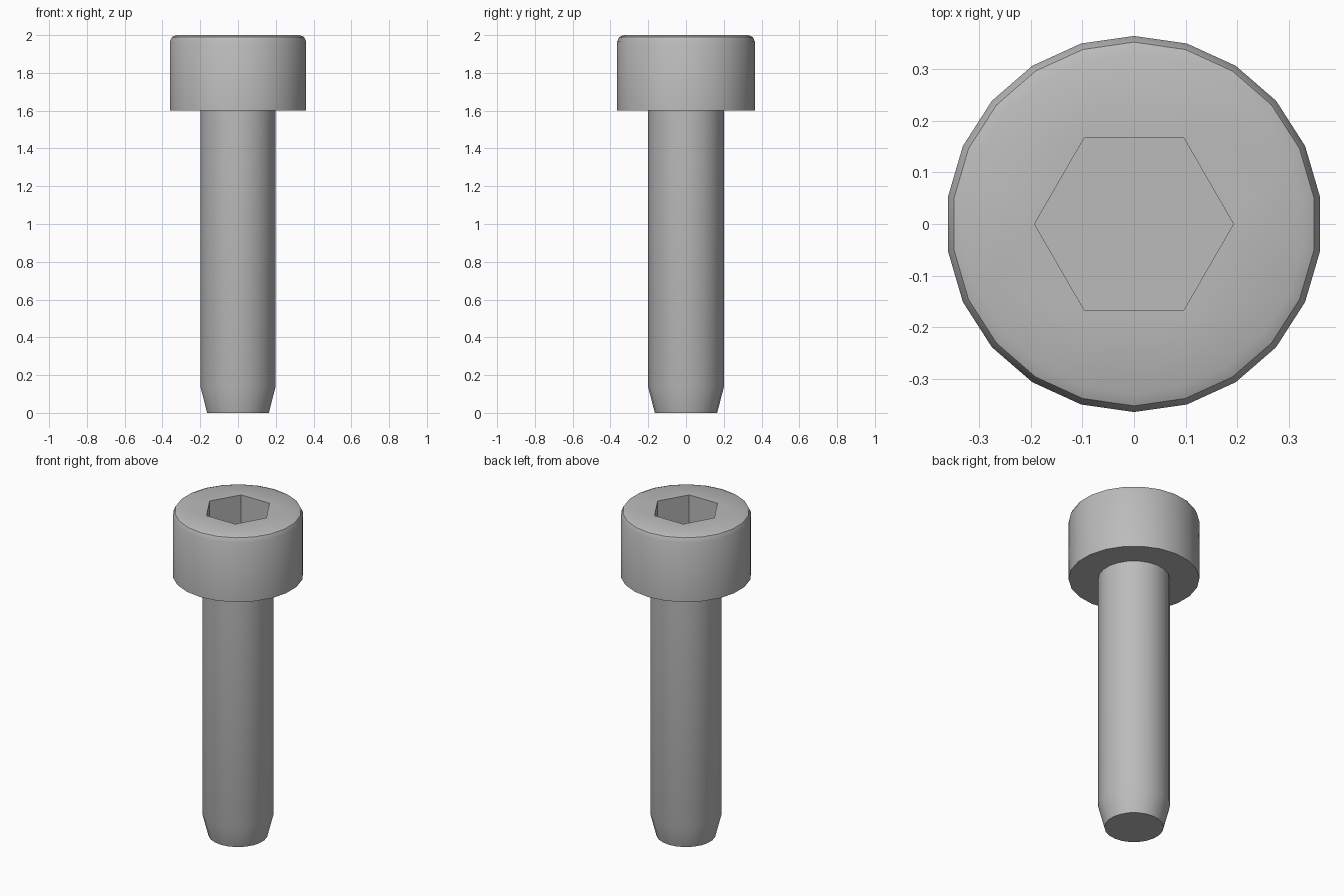
import bpy, bmesh, math

if "Cube" in bpy.data.objects:
    bpy.data.objects.remove(bpy.data.objects["Cube"], do_unlink=True)

SIDES = 22

steel = bpy.data.materials.new("grey steel")
steel.use_nodes = True
colour = (0.5, 0.5, 0.5, 1)
steel.diffuse_color = colour
steel.node_tree.nodes["Principled BSDF"].inputs["Base Color"].default_value = colour


def ring(bm, radius, z, sides, start=0.0):
    """Closed loop of vertices around the z axis."""
    angles = [start + 2 * math.pi * i / sides for i in range(sides)]
    return [bm.verts.new((radius * math.cos(a), radius * math.sin(a), z)) for a in angles]


def bridge(bm, a, b):
    """Wall of quads between two loops of equal size."""
    for i in range(len(a)):
        j = (i + 1) % len(a)
        bm.faces.new((a[i], a[j], b[j], b[i]))


def loop_edges(bm, loop):
    return [bm.edges.get((v, loop[i - 1])) for i, v in enumerate(loop)]


bm = bmesh.new()

# Tapered tip, shank, underside of the head, head wall and rounded rim
profile = [(0.165, 0), (0.2, 0.135), (0.2, 1.6), (0.365, 1.6),
           (0.365, 1.965), (0.353, 1.99), (0.33, 2.0)]
rings = [ring(bm, r, z, SIDES, math.pi / 2) for r, z in profile]
for lower, upper in zip(rings, rings[1:]):
    bridge(bm, lower, upper)
bm.faces.new(rings[0])

# Hexagonal socket sunk into the head
socket_top = ring(bm, 0.193, 2.0, 6)
socket_floor = ring(bm, 0.193, 1.8, 6)
bridge(bm, socket_top, socket_floor)
bm.faces.new(socket_floor)

# Flat top between the rim and the socket
bmesh.ops.triangle_fill(bm, use_beauty=True, normal=(0, 0, 1),
                        edges=loop_edges(bm, rings[-1]) + loop_edges(bm, socket_top))
bmesh.ops.recalc_face_normals(bm, faces=bm.faces)

mesh = bpy.data.meshes.new("socket_head_bolt")
bm.to_mesh(mesh)
bm.free()
mesh.materials.append(steel)
bolt = bpy.data.objects.new("socket_head_bolt", mesh)
bpy.context.collection.objects.link(bolt)

bpy.ops.object.select_all(action="DESELECT")
bolt.select_set(True)
bpy.context.view_layer.objects.active = bolt
bpy.ops.object.shade_smooth_by_angle(angle=math.radians(30))
